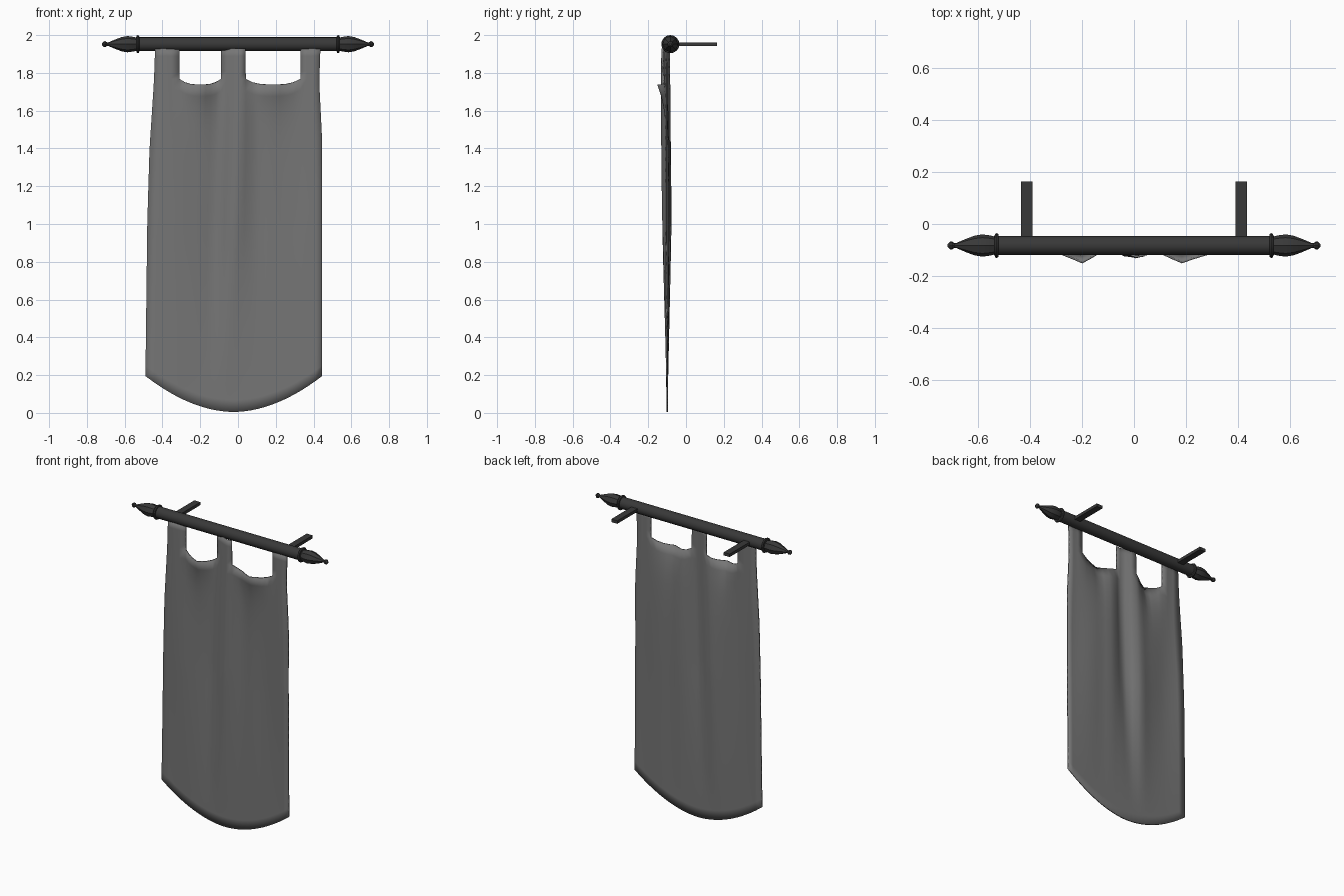
import bpy, bmesh, math
from mathutils import Vector

if "Cube" in bpy.data.objects:
    bpy.data.objects.remove(bpy.data.objects["Cube"])

ROD_Y, ROD_Z = -0.083, 1.952


def material(name, value):
    m = bpy.data.materials.new(name)
    m.diffuse_color = (value, value, value, 1)
    m.use_nodes = True
    m.node_tree.nodes["Principled BSDF"].inputs["Base Color"].default_value = m.diffuse_color
    return m


dark = material("dark_metal", 0.04)
grey = material("grey_cloth", 0.18)


def make_object(name, bm, mat, angle=None):
    bmesh.ops.recalc_face_normals(bm, faces=bm.faces)
    me = bpy.data.meshes.new(name)
    bm.to_mesh(me)
    bm.free()
    me.materials.append(mat)
    ob = bpy.data.objects.new(name, me)
    bpy.context.collection.objects.link(ob)
    if angle:
        bpy.ops.object.select_all(action='DESELECT')
        ob.select_set(True)
        bpy.context.view_layer.objects.active = ob
        bpy.ops.object.shade_smooth_by_angle(angle=math.radians(angle))
    return ob


def lathe_x(name, profile, sides, angle=None):
    """Turn (x, radius) points about the rod axis."""
    bm = bmesh.new()
    rings = []
    for x, r in profile:
        rings.append([bm.verts.new((x, ROD_Y + r * math.cos(a), ROD_Z + r * math.sin(a)))
                      for a in (2 * math.pi * i / sides for i in range(sides))])
    for a, b in zip(rings, rings[1:]):
        for i in range(sides):
            j = (i + 1) % sides
            bm.faces.new((a[i], a[j], b[j], b[i]))
    bm.faces.new(rings[0])
    bm.faces.new(rings[-1])
    return make_object(name, bm, dark, angle)


# Rod, collars, finials and wall brackets
lathe_x("rod", [(-0.54, 0.037), (0.54, 0.037)], 16, 40)
collar = [(0.522, 0.036), (0.524, 0.045), (0.53, 0.048), (0.536, 0.045), (0.538, 0.036)]
finial = [(0.535, 0.034), (0.555, 0.039), (0.585, 0.043), (0.615, 0.038), (0.65, 0.025),
          (0.685, 0.01), (0.693, 0.009), (0.702, 0.016), (0.71, 0.015), (0.719, 0.006)]
for side, s in (("left", -1), ("right", 1)):
    lathe_x("collar_" + side, [(s * x, r) for x, r in collar], 16, 40)
    lathe_x("finial_" + side, [(s * x, r) for x, r in finial], 8, 35)
    bm = bmesh.new()
    bmesh.ops.create_cube(bm, size=1)
    for v in bm.verts:
        v.co = Vector((v.co.x * 0.044 + s * 0.413, v.co.y * 0.245 + 0.0405, v.co.z * 0.02 + ROD_Z))
    make_object("bracket_" + side, bm, dark)


# Banner cloth: tabs and openings alternate across the top
def bump(d, w):
    return math.exp(-(d / w) ** 2)


def lerp_table(table, t):
    for (a, va), (b, vb) in zip(table, table[1:]):
        if t <= b:
            return va + (vb - va) * (t - a) / (b - a)
    return table[-1][1]


LEFT = [(0, -0.49), (0.2, -0.49), (1.0, -0.48), (1.4, -0.468), (1.75, -0.445), (1.95, -0.438)]
RIGHT = [(0, 0.445), (1.45, 0.445), (1.75, 0.43), (1.95, 0.437)]
SPANS = [(-0.445, -0.31, 3), (-0.31, -0.09, 8), (-0.09, 0.04, 4), (0.04, 0.33, 8), (0.33, 0.43, 3)]
OPENINGS = [(-0.31, -0.09), (0.04, 0.33)]


def cloth_top(x):
    for a, b in OPENINGS:
        if a <= x <= b:
            t = (2 * x - a - b) / (b - a)
            return 1.738 + 0.03 * abs(t) ** 3
    return 1.768


def cloth_y(x, z):
    # Sagging swags between tabs, with folds that fade towards the hem
    drop = max(0, 1.74 - z)
    y = -0.1
    for a, b in OPENINGS:
        t = (2 * x - a - b) / (b - a)
        sag = max(0, 1 - abs(t)) if z > 1.5 else max(0, 1 - abs(t) ** 1.3)
        y -= 0.056 * sag * math.exp(-(drop / 0.13)) * (1 if z < 1.772 else 0)
    fold = min(1, max(0, z - 0.1) / 0.9)
    y -= 0.022 * fold * bump(x - 0.02 + 0.05 * (1.9 - z), 0.045)
    y += 0.013 * fold * (bump(x + 0.1 + 0.03 * drop, 0.05) + bump(x - 0.1, 0.05))
    y -= 0.007 * fold * math.sin(x * 16 + z * 0.8)
    return y


columns, tab_cells = [], []
for n, (a, b, count) in enumerate(SPANS):
    for i in range(count):
        columns.append(a + (b - a) * i / count)
        tab_cells.append(n % 2 == 0)
columns.append(SPANS[-1][1])

ROWS, TAB_ROWS = 28, 4
bm = bmesh.new()
grid = []
for x0 in columns:
    u = (x0 + 0.445) / 0.875
    hem = 0.005 + 0.19 * abs(2 * u - 1) ** 1.9
    top = cloth_top(x0)
    zs = [hem + (top - hem) * (j / ROWS) for j in range(ROWS + 1)]
    zs += [1.768 + (1.93 - 1.768) * j / TAB_ROWS for j in range(1, TAB_ROWS + 1)]
    col = []
    for z in zs:
        x = lerp_table(LEFT, z) * (1 - u) + lerp_table(RIGHT, z) * u
        k = min(1, max(0, (z - 1.2) / 0.5))
        x = x * (1 - k) + x0 * k if 0 < u < 1 else x
        col.append(bm.verts.new((x, cloth_y(x, z), z)))
    grid.append(col)
for i, is_tab in enumerate(tab_cells):
    for j in range(ROWS + (TAB_ROWS if is_tab else 0)):
        bm.faces.new((grid[i][j], grid[i + 1][j], grid[i + 1][j + 1], grid[i][j + 1]))
bmesh.ops.delete(bm, geom=[v for v in bm.verts if not v.link_faces], context='VERTS')
banner = make_object("banner_cloth", bm, grey, 60)
thick = banner.modifiers.new("thickness", 'SOLIDIFY')
thick.thickness = 0.008
thick.offset = 0
